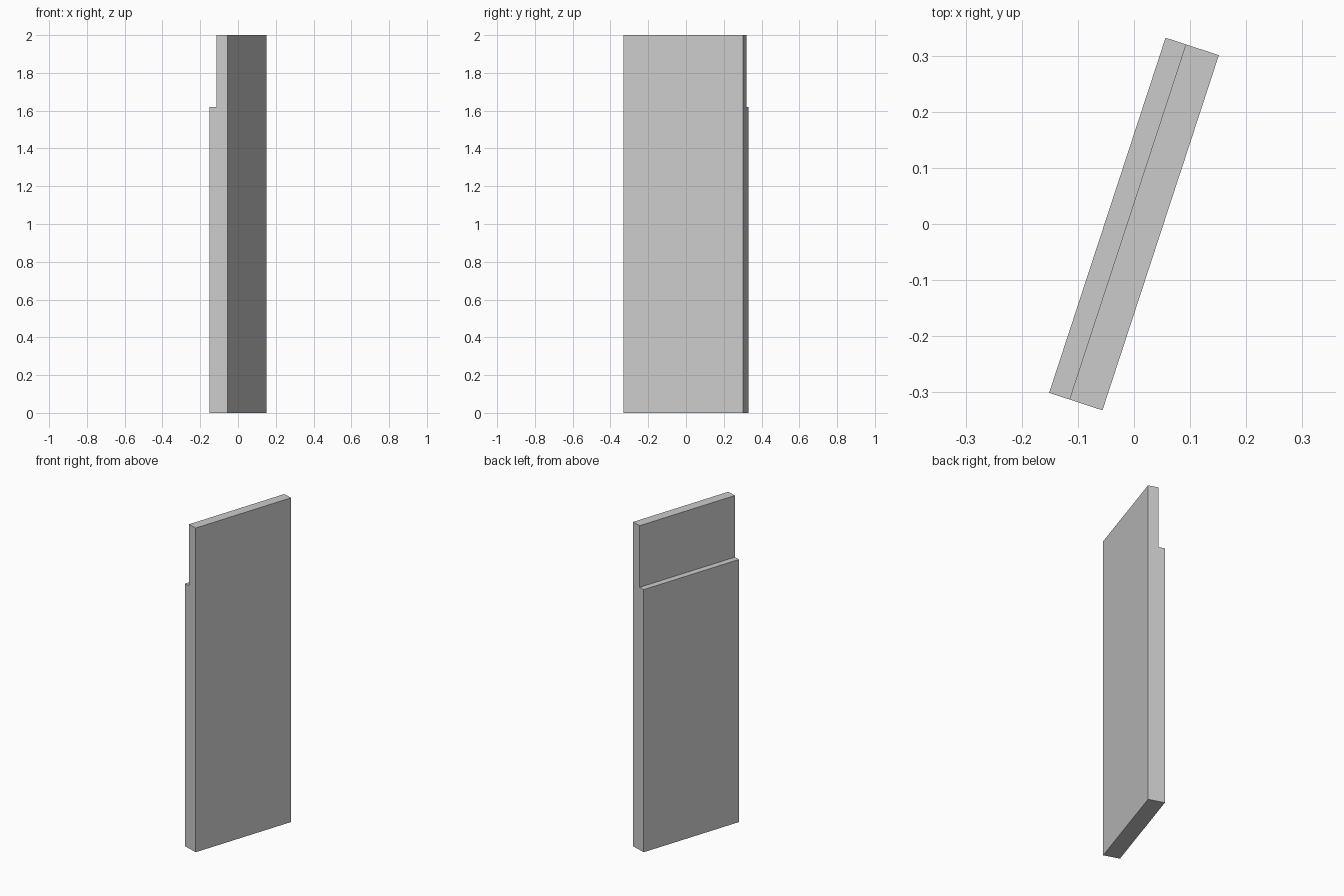
import bpy, bmesh, math
from mathutils import Matrix, Vector

if "Cube" in bpy.data.objects:
    bpy.data.objects.remove(bpy.data.objects["Cube"])

LENGTH, HALF_T, HEIGHT = 0.666, 0.05, 2.0
STEP_X, STEP_Z = -0.012, 1.62
TURN = math.radians(-18.15)

# Stepped cross-section (thickness, height), rebated at the upper rear
profile = [(-HALF_T, 0), (HALF_T, 0), (HALF_T, HEIGHT),
           (STEP_X, HEIGHT), (STEP_X, STEP_Z), (-HALF_T, STEP_Z)]

# Extrude the section along the panel width
bm = bmesh.new()
face = bm.faces.new([bm.verts.new((x, -LENGTH / 2, z)) for x, z in profile])
ext = bmesh.ops.extrude_face_region(bm, geom=[face])
moved = [g for g in ext["geom"] if isinstance(g, bmesh.types.BMVert)]
bmesh.ops.translate(bm, verts=moved, vec=Vector((0, LENGTH, 0)))

# Turn the panel about the vertical axis
bmesh.ops.transform(bm, matrix=Matrix.Rotation(TURN, 4, 'Z'), verts=bm.verts)
bmesh.ops.recalc_face_normals(bm, faces=bm.faces)

mesh = bpy.data.meshes.new("stepped_panel")
bm.to_mesh(mesh)
bm.free()
panel = bpy.data.objects.new("stepped_panel", mesh)
bpy.context.collection.objects.link(panel)
